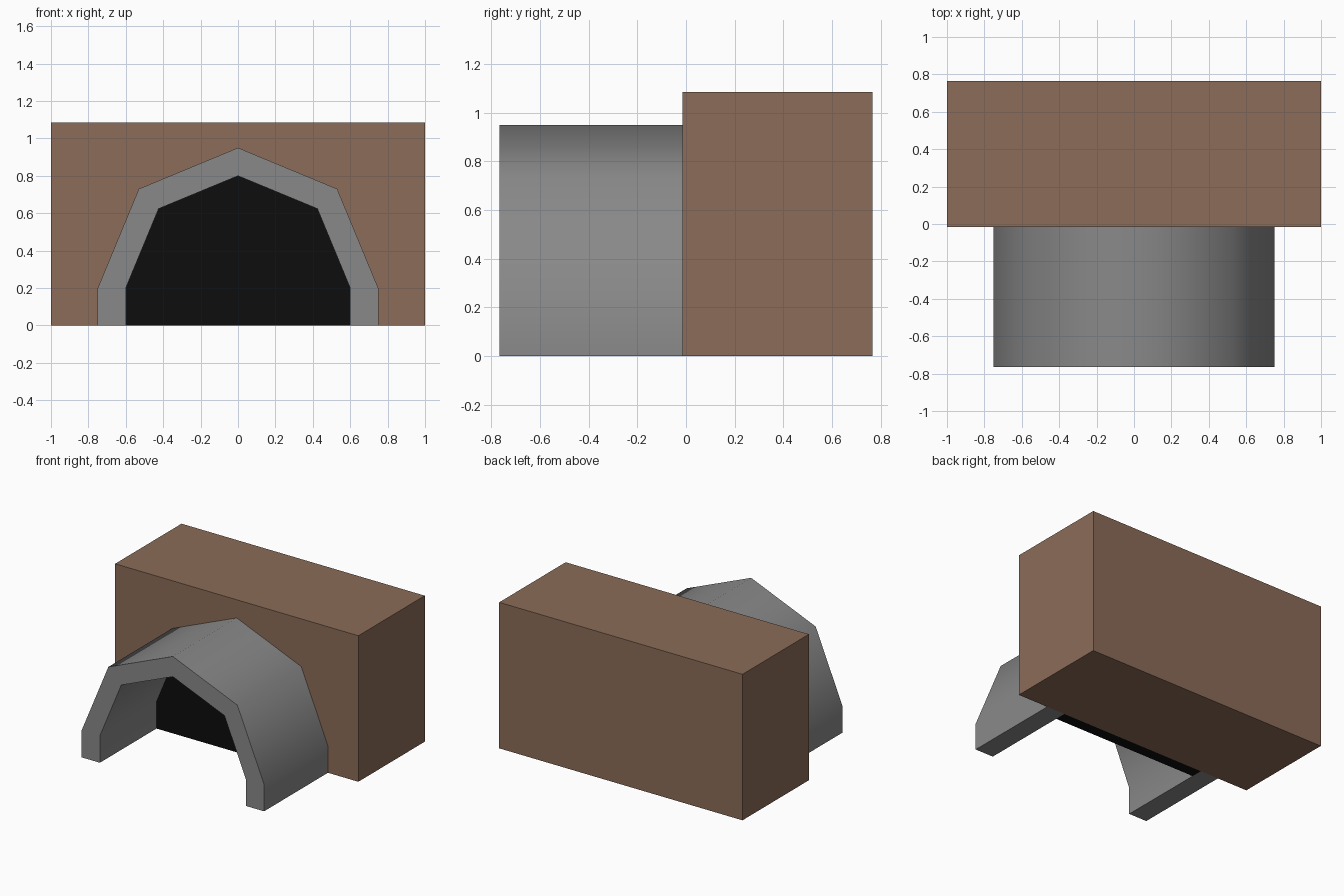
import bpy, bmesh, math

if "Cube" in bpy.data.objects:
    bpy.data.objects.remove(bpy.data.objects["Cube"])

BACK, FRONT, WALL = 0.765, -0.765, -0.015


def material(name, rgb):
    m = bpy.data.materials.new(name)
    m.diffuse_color = (*rgb, 1)
    m.use_nodes = True
    m.node_tree.nodes["Principled BSDF"].inputs["Base Color"].default_value = m.diffuse_color
    return m


brown = material("brown brick", (0.26, 0.15, 0.099))
grey = material("grey stone", (0.25, 0.25, 0.25))
black = material("black", (0.004, 0.004, 0.004))


def arch_points(r, z0=0.2):
    """Half octagon standing on two short vertical legs."""
    pts = [(r * math.cos(i * math.pi / 4), z0 + r * math.sin(i * math.pi / 4)) for i in range(5)]
    return [(r, 0)] + pts + [(-r, 0)]


def extrude_profile(name, pts, y0, y1, mat, smooth=None):
    bm = bmesh.new()
    f = bm.faces.new([bm.verts.new((x, y0, z)) for x, z in pts])
    new = bmesh.ops.extrude_face_region(bm, geom=[f])["geom"]
    bmesh.ops.translate(bm, vec=(0, y1 - y0, 0),
                        verts=[v for v in new if isinstance(v, bmesh.types.BMVert)])
    # close the start face if the extrusion removed it
    bmesh.ops.holes_fill(bm, edges=[e for e in bm.edges if e.is_boundary], sides=0)
    bmesh.ops.recalc_face_normals(bm, faces=bm.faces)
    me = bpy.data.meshes.new(name)
    bm.to_mesh(me)
    bm.free()
    me.materials.append(mat)
    ob = bpy.data.objects.new(name, me)
    bpy.context.collection.objects.link(ob)
    if smooth:
        bpy.ops.object.select_all(action='DESELECT')
        bpy.context.view_layer.objects.active = ob
        ob.select_set(True)
        bpy.ops.object.shade_smooth_by_angle(angle=math.radians(smooth))
    return ob


# Brick wall block
extrude_profile("wall_block", [(-1, 0), (1, 0), (1, 1.085), (-1, 1.085)], WALL, BACK, brown)

# Stone tunnel arch: outer outline followed by the inner outline reversed
extrude_profile("tunnel_arch", arch_points(0.75) + arch_points(0.6)[::-1], FRONT, WALL, grey, 60)

# Dark tunnel end, standing a little in front of the wall
extrude_profile("tunnel_darkness", arch_points(0.6), -0.1, WALL, black)
